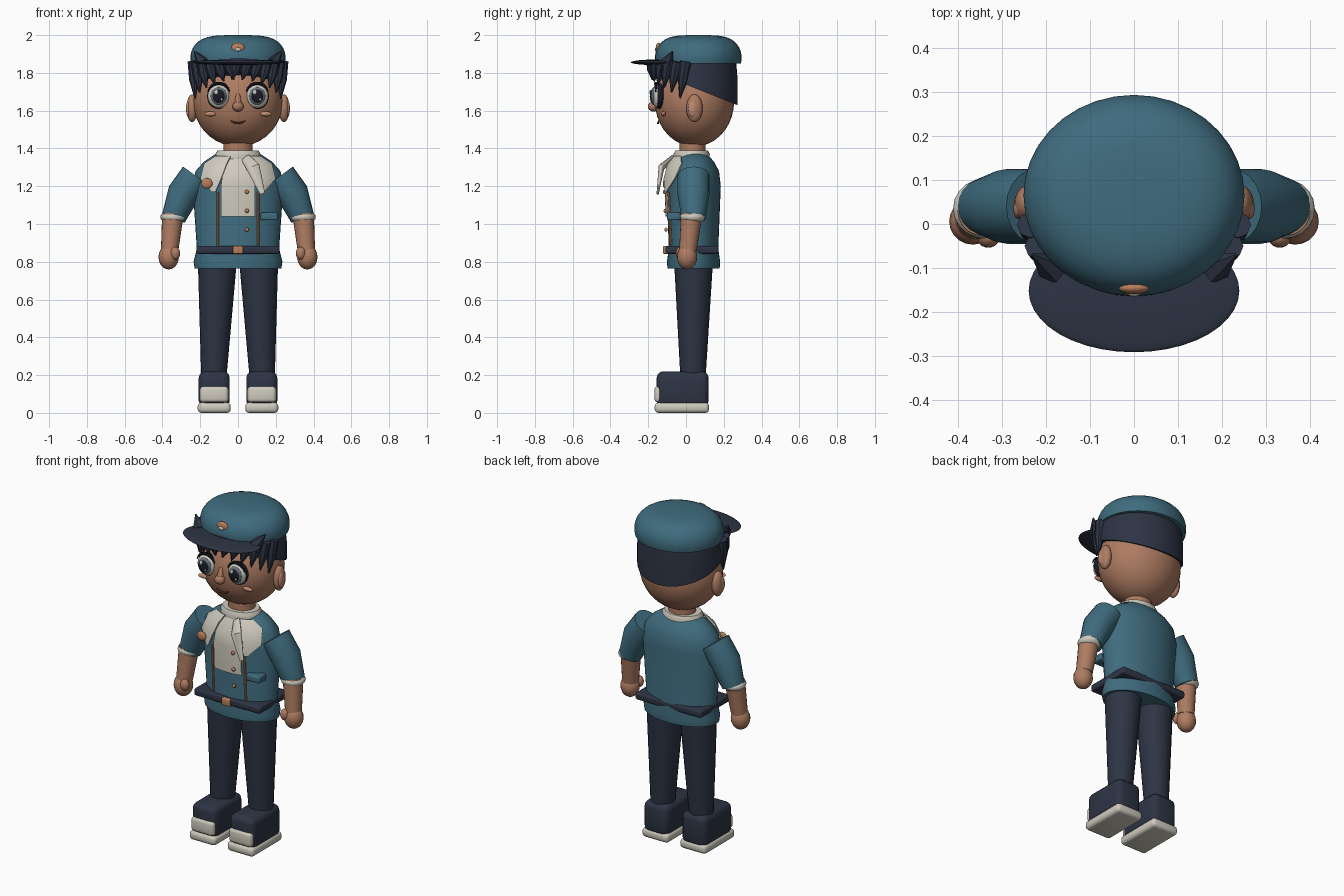
import bpy, bmesh, math
from mathutils import Vector

cube = bpy.data.objects.get("Cube")
if cube:
    bpy.data.objects.remove(cube)

SIDES = (("left", 1), ("right", -1))


def colour(name, *rgb):
    material = bpy.data.materials.new(name)
    material.use_nodes = True
    material.diffuse_color = (*rgb, 1)
    shader = material.node_tree.nodes["Principled BSDF"]
    shader.inputs["Base Color"].default_value = (*rgb, 1)
    shader.inputs["Roughness"].default_value = .8
    return material


teal = colour("teal cloth", .05, .15, .21)
navy = colour("navy", .026, .034, .058)
skin = colour("skin", .42, .2, .12)
cream = colour("cream", .62, .59, .51)
copper = colour("copper", .48, .21, .1)
slate = colour("slate iris", .12, .16, .19)
ink = colour("ink pupil", .01, .01, .02)
brown = colour("mouth brown", .16, .05, .03)
blush = colour("blush", .5, .25, .16)


def finish(name, bm, material):
    bmesh.ops.recalc_face_normals(bm, faces=bm.faces)
    mesh = bpy.data.meshes.new(name)
    bm.to_mesh(mesh)
    bm.free()
    mesh.materials.append(material)
    part = bpy.data.objects.new(name, mesh)
    bpy.context.collection.objects.link(part)
    bpy.ops.object.select_all(action="DESELECT")
    part.select_set(True)
    bpy.context.view_layer.objects.active = part
    bpy.ops.object.shade_smooth_by_angle(angle=math.radians(40))
    return part


# Capped tube along a path; each radius is one number or a (side, depth) pair
def tube_mesh(path, radii, segments):
    path = [Vector(point) for point in path]
    bm = bmesh.new()
    rings = []
    for i, (point, radius) in enumerate(zip(path, radii)):
        along = (path[min(i + 1, len(path) - 1)] - path[max(i - 1, 0)]).normalized()
        side = along.cross(Vector((0, 1, 0))).normalized()
        depth = side.cross(along)
        a, b = radius if isinstance(radius, tuple) else (radius, radius)
        turns = [math.tau * k / segments for k in range(segments)]
        rings.append([bm.verts.new(point + side * a * math.cos(t) + depth * b * math.sin(t))
                      for t in turns])
    for lower, upper in zip(rings, rings[1:]):
        for k in range(segments):
            n = (k + 1) % segments
            bm.faces.new((lower[k], lower[n], upper[n], upper[k]))
    bm.faces.new(rings[0])
    bm.faces.new(rings[-1])
    return bm


def tube(name, path, radii, material, segments=20):
    return finish(name, tube_mesh(path, radii, segments), material)


# Upright oval body from (height, half width) pairs
def loft(name, profile, ratio, y, material):
    return tube(name, [(0, y, z) for z, r in profile],
                [(r, r * ratio) for z, r in profile], material, 36)


def ball(name, centre, size, material, segments=20):
    bm = bmesh.new()
    bmesh.ops.create_uvsphere(bm, u_segments=segments, v_segments=segments // 2, radius=1)
    bmesh.ops.scale(bm, vec=size, verts=bm.verts)
    bmesh.ops.translate(bm, vec=centre, verts=bm.verts)
    return finish(name, bm, material)


def box(name, centre, size, material, bevel):
    bm = bmesh.new()
    bmesh.ops.create_cube(bm, size=1)
    bmesh.ops.scale(bm, vec=size, verts=bm.verts)
    bmesh.ops.translate(bm, vec=centre, verts=bm.verts)
    bmesh.ops.bevel(bm, geom=bm.edges[:], offset=bevel, segments=3, profile=.5, affect="EDGES")
    return finish(name, bm, material)


# Jacket
BODY = [(.765, .23), (.8, .235), (.87, .218), (1.2, .24), (1.28, .225), (1.33, .18), (1.37, .12)]
BODY_Y, BODY_RATIO = .04, .6
loft("jacket", BODY, BODY_RATIO, BODY_Y, teal)


def chest(x, z, lift):
    for (low, r0), (high, r1) in zip(BODY, BODY[1:]):
        if z <= high:
            break
    radius = r0 + (r1 - r0) * (z - low) / (high - low)
    bulge = math.sqrt(max(.02, 1 - (x / radius) ** 2))
    return (x, BODY_Y - BODY_RATIO * radius * bulge - lift, z)


# Cloth strip that follows the chest; rows are (height, left, right)
def chest_panel(name, rows, lift, material, columns=6):
    bm = bmesh.new()
    grid = [[bm.verts.new(chest(l + (r - l) * i / columns, z, lift)) for i in range(columns + 1)]
            for z, l, r in rows]
    for low, high in zip(grid, grid[1:]):
        for i in range(columns):
            bm.faces.new((low[i], low[i + 1], high[i + 1], high[i]))
    bmesh.ops.recalc_face_normals(bm, faces=bm.faces)
    bmesh.ops.solidify(bm, geom=bm.faces[:], thickness=.008)
    finish(name, bm, material)


chest_panel("shirt_front", [(z, -w, w) for z, w in ((1.04, .09), (1.2, .09), (1.28, .08), (1.36, .05))],
            .01, cream)
tube("neckerchief_tail", [(.04, -.07, 1.35), (.08, -.13, 1.3), (.13, -.15, 1.16)],
     [(.025, .01), (.036, .016), (.014, .006)], cream)
for i in range(3):
    ball(f"button_{i}", chest(.047, 1.17 - i / 10, .014), (.011, .009, .011), copper)
for side, s in SIDES:
    chest_panel(side + "_lapel", [(z, s * inner, s * outer) for z, inner, outer in
                                  ((1.17, .12, .14), (1.24, .09, .2), (1.32, .06, .18), (1.36, .04, .12))],
                .03, cream)
    tube(side + "_trim", [chest(s * .107, z, .004) for z in (1.17, 1, .89)], [.006] * 3, copper, 8)
ball("chest_badge", (-.165, -.11, 1.215), (.03, .012, .028), copper)
box("chest_pocket", (.165, -.065, 1.04), (.09, .07, .04), teal, .008)
box("belt", (0, .032, .863), (.44, .28, .043), navy, .012)
box("buckle", (0, -.11, .863), (.054, .024, .041), copper, .005)

# Neck and collar
loft("neck", [(1.34, .077), (1.46, .077)], .9, .035, skin)
loft("collar", [(1.345, .118), (1.37, .12), (1.388, .108)], .8, .03, cream)

# Arms, legs and shoes
for side, s in SIDES:
    tube(side + "_sleeve", [(s * .222, .04, 1.254), (s * .29, .04, 1.16), (s * .342, .04, 1.03)],
         [.085, .085, .064], teal)
    ball(side + "_cuff", (s * .342, .035, 1.037), (.07, .068, .036), cream)
    tube(side + "_forearm", [(s * .345, .03, 1.05), (s * .362, .01, .86)], [.057, .046], skin)
    ball(side + "_hand", (s * .367, .006, .825), (.054, .053, .066), skin)
    ball(side + "_thumb", (s * .332, -.03, .845), (.026, .024, .034), skin)
    tube(side + "_leg", [(s * .128, .037, .19), (s * .109, .04, .82)], [.067, .104], navy)
    x = s * .126
    box(side + "_shoe", (x, -.018, .125), (.164, .275, .19), navy, .035)
    box(side + "_toe_cap", (x, -.146, .098), (.15, .042, .085), cream, .018)
    box(side + "_sole", (x, -.022, .0275), (.175, .288, .055), cream, .02)

# Head and face
HEAD_Y, HEAD_Z = .045, 1.65
HEAD_SIZE = (.238, .21, .24)
ball("head", (0, HEAD_Y, HEAD_Z), HEAD_SIZE, skin, 36)
ball("nose", (0, -.172, 1.622), (.03, .03, .027), skin)
tube("nose_bridge", [(0, -.155, 1.69), (0, -.172, 1.63)], [.01, .02], skin)
smile = [i / 50 for i in range(-2, 3)]
tube("mouth", [(x, -.148 + 2 * x * x, 1.534 + 8 * x * x) for x in smile],
     [.006 - 2 * x * x for x in smile], brown, 8)

for side, s in SIDES:
    ball(side + "_ear", (s * .243, HEAD_Y, 1.613), (.03, .043, .074), skin)
    ball(side + "_inner_ear", (s * .262, .035, 1.61), (.013, .024, .045), blush)
    ball(side + "_cheek", (s * .146, -.119, 1.583), (.034, .012, .013), blush)
    # Eye layers from back to front, then glints and lashes
    x, z = s * .102, 1.677
    for part, radius, y, material in (("eye_rim", .062, -.14, ink), ("eye_white", .057, -.152, cream),
                                      ("iris", .044, -.167, slate), ("pupil", .036, -.174, ink)):
        ball(f"{side}_{part}", (x, y, z), (radius, radius / 2, radius * 1.1), material)
    ball(side + "_large_glint", (x - .013, -.187, z + .02), (.011, .007, .013), cream)
    ball(side + "_small_glint", (x + .015, -.187, z - .017), (.006, .005, .007), cream)
    arc = [math.radians(angle) for angle in range(20, 180, 20)]
    tube(side + "_lashes", [(x + .062 * math.cos(a), -.16, z + .068 * math.sin(a)) for a in arc],
         [.009 * math.sin(a) for a in arc], ink, 8)

# Hair shell, trimmed along a line that rises towards the face
bm = tube_mesh([(0, .05, z) for z in (1.58, 1.78, 1.88)], [(.245, .222)] * 2 + [(.235, .214)], 36)
cut = bmesh.ops.bisect_plane(bm, geom=bm.verts[:] + bm.edges[:] + bm.faces[:],
                             plane_co=(0, .27, 1.63), plane_no=(0, .4, 1), clear_inner=True)
rim = [edge for edge in cut["geom_cut"] if isinstance(edge, bmesh.types.BMEdge)]
bmesh.ops.contextual_create(bm, geom=rim)
finish("hair", bm, navy)

# Fringe locks hang lower towards the temples and sweep to the middle
for i in range(-6, 7):
    tip = 1.765 - .1 * (i / 6) ** 2
    path = []
    for step in (0, .5, 1):
        angle = math.radians(13 * i + 8 * step * (1 if i < 0 else -1))
        path.append((.242 * math.sin(angle), HEAD_Y - .225 * math.cos(angle), 1.86 + (tip - 1.86) * step))
    tube(f"fringe_lock_{i + 6}", path, [.03, .026, .003], navy, 8)

# Cap, peak, side tufts and badge
dome = [-.25 + .175 * i for i in range(11)]
loft("cap", [(1.88 + .12 * math.sin(t), .252 * math.sqrt(math.cos(t))) for t in dome], .91, .065, teal)
ball("peak", (0, -.152, 1.856), (.24, .14, .015), navy, 40)
for side, s in SIDES:
    tube(side + "_tuft", [(s * .185, -.1, 1.85), (s * .232, -.07, 1.915)], [.04, .003], navy, 6)
ball("cap_badge", (0, -.146, 1.932), (.036, .014, .028), copper)
ball("cap_badge_centre", (0, -.158, 1.924), (.016, .007, .01), cream)
